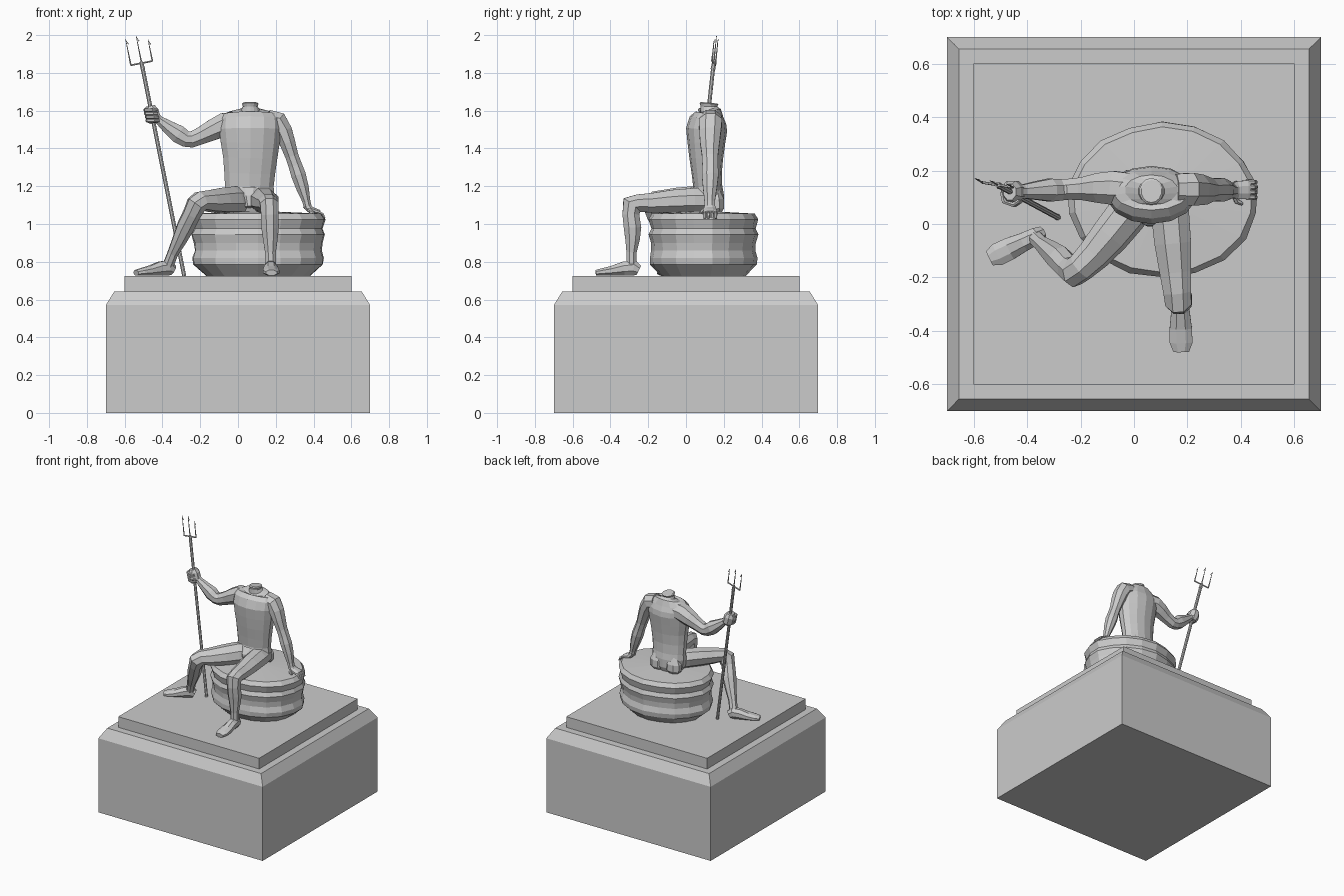
import bpy, bmesh, math, random
from mathutils import Vector

random.seed(4)


def loft(name, sections, ref, sides=8, jitter=0.0, spin=0.5):
    """Skin elliptical rings (x, y, z, half_a, half_b) along a path; half_b lies along ref."""
    bm = bmesh.new()
    pts = [Vector(s[:3]) for s in sections]
    ref = Vector(ref).normalized()
    wob = [1 + random.uniform(-jitter, jitter) for _ in range(sides)]
    rings = []
    for i, s in enumerate(sections):
        t = Vector()
        if i > 0:
            t += (pts[i] - pts[i - 1]).normalized()
        if i < len(pts) - 1:
            t += (pts[i + 1] - pts[i]).normalized()
        t.normalize()
        side = t.cross(ref).normalized()
        up = side.cross(t).normalized()
        ring = []
        for k in range(sides):
            ang = 2 * math.pi * (k + spin) / sides
            w = wob[k] + random.uniform(-jitter, jitter) * 0.4
            ring.append(bm.verts.new(pts[i] + side * (s[3] * w * math.cos(ang))
                                     + up * (s[4] * w * math.sin(ang))))
        rings.append(ring)
    for r0, r1 in zip(rings, rings[1:]):
        for k in range(sides):
            j = (k + 1) % sides
            bm.faces.new((r0[k], r0[j], r1[j], r1[k]))
    bm.faces.new(rings[0][::-1])
    bm.faces.new(rings[-1])
    bmesh.ops.recalc_face_normals(bm, faces=bm.faces)
    me = bpy.data.meshes.new(name)
    bm.to_mesh(me)
    bm.free()
    ob = bpy.data.objects.new(name, me)
    bpy.context.collection.objects.link(ob)
    return ob


def upright(name, rows, sides, jitter=0.0, spin=0.5):
    """Horizontal rings from rows of (z, x centre, half x, y front, y back)."""
    bm_rows = [(x, (f + b) / 2, z, hx, (b - f) / 2) for z, x, hx, f, b in rows]
    return loft(name, bm_rows, (0, 1, 0), sides, jitter, spin)


# Stepped plinth: chamfered block and slab
q = math.sqrt(2)
loft("plinth", [(0, 0, z, h * q, h * q) for z, h in ((0, .70), (.57, .70), (.643, .655))],
     (0, 1, 0), 4)
loft("plinth_slab", [(0, 0, z, .6 * q, .6 * q) for z in (.643, .725)], (0, 1, 0), 4)

# Layered boulder seat
rock = [(.725, .275), (.785, .345), (.82, .35), (.86, .338), (.90, .342), (.945, .355),
        (.975, .34), (1.025, .357), (1.055, .335), (1.07, .28), (1.06, .15)]
loft("rock_seat", [(.105, .09, z, r, r * .81) for z, r in rock], (0, 1, 0), 18, .018)

# Torso with neck stump
upright("torso", [
    (1.05, .06, .09, .04, .18), (1.10, .06, .125, .025, .20), (1.16, .06, .135, .03, .20),
    (1.20, .06, .132, .038, .192), (1.27, .062, .138, .03, .19), (1.35, .065, .147, .018, .197),
    (1.43, .065, .16, .008, .208), (1.50, .065, .168, .0, .218), (1.55, .065, .165, .018, .215),
    (1.58, .065, .145, .05, .20), (1.597, .065, .10, .07, .185), (1.605, .065, .05, .075, .17),
    (1.622, .065, .04, .078, .165), (1.637, .065, .045, .072, .172), (1.642, .065, .038, .08, .165),
], 14)
for x in (-.005, .125):
    loft("buttock", [(x, .165, 1.05, .035, .02), (x, .16, 1.08, .062, .046),
                     (x, .158, 1.13, .062, .046), (x, .155, 1.18, .035, .025)], (0, 1, 0))
# Groin
loft("groin", [(.06, .05, 1.18, .06, .03), (.06, .02, 1.14, .045, .03),
               (.06, .01, 1.09, .022, .022)], (0, 1, 0))

# Raised arm holding the trident
loft("right_arm", [
    (-.02, .13, 1.53, .065, .065), (-.075, .135, 1.525, .068, .068),
    (-.13, .135, 1.50, .06, .06), (-.19, .132, 1.47, .05, .046), (-.245, .13, 1.447, .046, .042),
    (-.275, .128, 1.45, .046, .043), (-.315, .127, 1.475, .052, .046),
    (-.365, .125, 1.51, .04, .037), (-.415, .122, 1.548, .026, .028),
    (-.435, .122, 1.565, .027, .03)], (0, 1, 0))
# Fist wrapped round the shaft, with knuckles
loft("right_fist", [(-.443, .12, 1.535, .026, .03), (-.447, .12, 1.555, .042, .045),
                    (-.460, .12, 1.60, .042, .045), (-.465, .12, 1.625, .026, .032)], (0, 1, 0))
for i in range(4):
    z = 1.547 + i * .019
    x = -.285 - .1973 * (z - .725)
    loft("right_finger", [(x - .035, .12, z, .009, .009), (x - .028, .085, z, .011, .011),
                          (x + .005, .072, z, .01, .01), (x + .028, .088, z, .008, .008)],
         (0, 0, 1), 6)

# Supporting arm resting on the rock
loft("left_arm", [
    (.155, .13, 1.555, .055, .062), (.21, .13, 1.54, .06, .066), (.24, .128, 1.49, .052, .062),
    (.262, .126, 1.43, .045, .056), (.285, .127, 1.36, .038, .046), (.303, .128, 1.31, .039, .045),
    (.320, .128, 1.26, .042, .048), (.342, .127, 1.19, .036, .040),
    (.362, .125, 1.12, .023, .030), (.37, .125, 1.085, .023, .030)], (0, 1, 0))
loft("left_hand", [(.36, .125, 1.10, .022, .028), (.385, .127, 1.075, .02, .036),
                   (.425, .128, 1.064, .014, .038), (.435, .128, 1.06, .011, .034)], (0, 1, 0))
for i in range(4):
    y = .10 + i * .019
    loft("left_finger", [(.42, y, 1.064, .009, .009), (.447, y, 1.052, .009, .009),
                         (.458, y, 1.03, .006, .007)], (0, 1, 0), 6)
loft("left_thumb", [(.375, .11, 1.08, .012, .012), (.385, .085, 1.066, .011, .011),
                    (.405, .075, 1.058, .007, .007)], (0, 0, 1), 6)

# Legs: a straight one to the front and one swung out to the side
loft("left_leg", [
    (.125, .13, 1.125, .07, .07), (.135, .04, 1.125, .07, .077), (.145, -.07, 1.12, .066, .074),
    (.155, -.18, 1.112, .056, .064), (.162, -.255, 1.11, .05, .056), (.166, -.287, 1.10, .06, .053),
    (.168, -.292, 1.05, .048, .05), (.170, -.283, .98, .05, .05), (.171, -.283, .92, .042, .042),
    (.172, -.288, .85, .029, .031), (.173, -.288, .76, .03, .031)], (1, 0, 0))
loft("right_leg", [
    (.03, .10, 1.125, .07, .072), (-.03, .03, 1.128, .07, .08), (-.09, -.045, 1.125, .066, .076),
    (-.15, -.115, 1.122, .058, .066), (-.198, -.162, 1.122, .052, .057),
    (-.222, -.178, 1.10, .062, .054), (-.244, -.166, 1.055, .048, .05),
    (-.278, -.13, .985, .05, .048), (-.308, -.105, .92, .042, .04),
    (-.345, -.075, .845, .03, .03), (-.372, -.05, .775, .031, .03)], (.081, -.069, -.07))


def foot(name, heel, toe):
    """Flat-soled foot running from heel to toe (x, y)."""
    prof = [(0, .030, .026), (.12, .045, .033), (.35, .040, .036), (.62, .028, .043),
            (.85, .021, .044), (1, .016, .030)]
    h, t = Vector(heel), Vector(toe)
    secs = []
    for f, hz, hw in prof:
        p = h.lerp(t, f)
        secs.append((p.x, p.y, .727 + hz * .92, hw * 1.05, hz))
    loft(name, secs, (0, 0, 1))


foot("left_foot", (.172, -.25), (.177, -.478))
foot("right_foot", (-.345, -.035), (-.54, -.128))

# Trident: shaft, socket, crossbar and three barbed tines
low, top = Vector((-.285, .025, .725)), Vector((-.508, .145, 1.84))
axis = (top - low).normalized()


def rod(name, a, b, r0, r1, sides=8):
    return loft(name, [(*a, r0, r0), (*b, r1, r1)], (0.1, 1, 0.02), sides)


rod("trident_shaft", low, top, .011, .011)
rod("trident_socket", top - axis * .02, top + axis * .02, .013, .009)
across = Vector((.114, -.018, .022)) / 2
mid = top + axis * .012
rod("trident_crossbar", mid - across, mid + across, .005, .005, 6)
for k in (-1, 0, 1):
    base = mid + across * k
    tip = base + axis * (.148 if k == 0 else .13 - .012 * k)
    rod("trident_tine", base, tip, .0045, .0015, 6)
    rod("trident_barb", tip - axis * .005, tip - axis * .03 + across * .16, .001, .003, 4)
